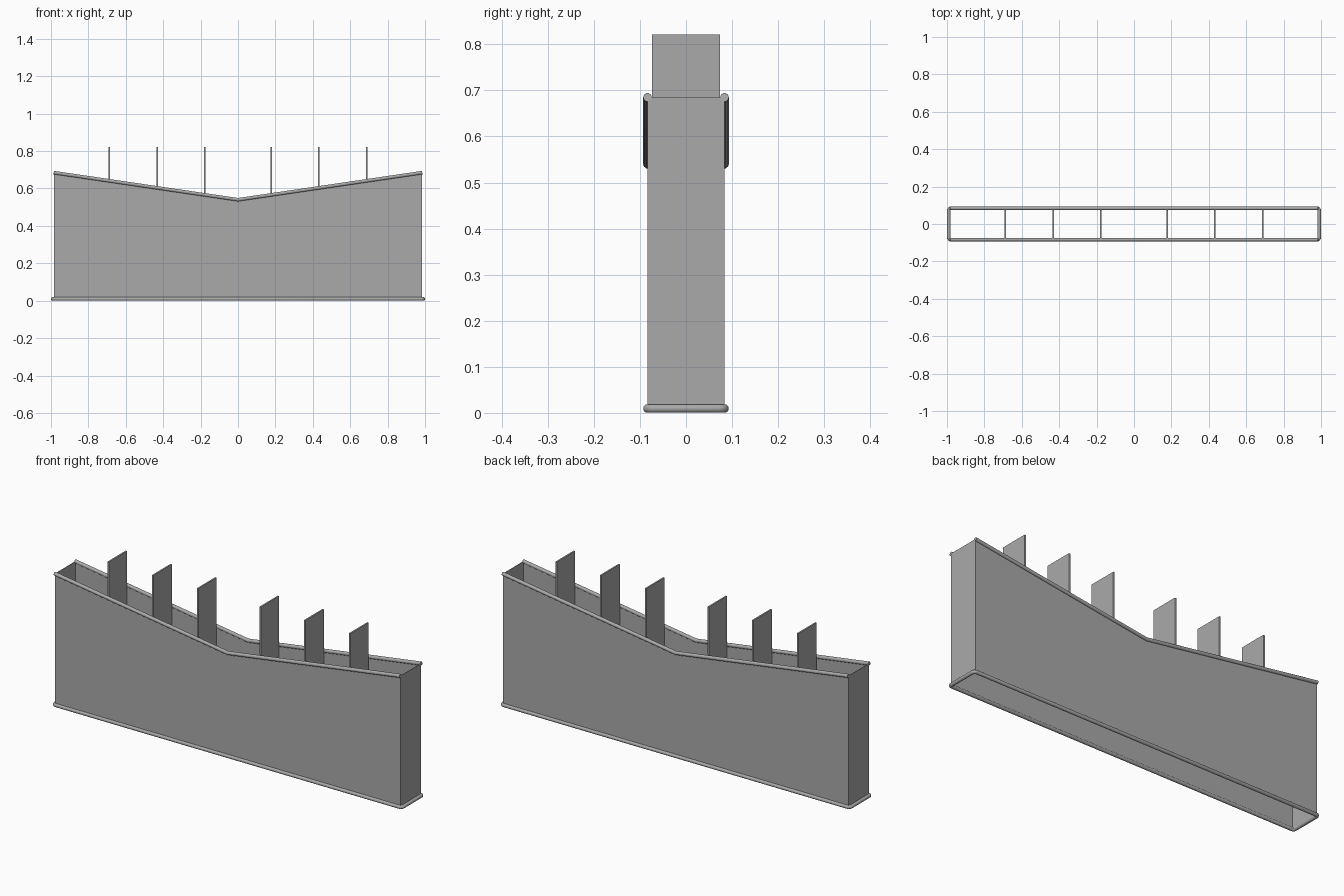
import bpy
import math

cube = bpy.data.objects.get("Cube")
if cube:
    bpy.data.objects.remove(cube, do_unlink=True)

HALF_X, HALF_Y = 0.985, 0.0835
TOP_END, TOP_MID, RIM_R = 0.685, 0.54, 0.0095

grey = bpy.data.materials.new("plain grey")
grey.use_nodes = True
colour = (0.4, 0.4, 0.4, 1)
grey.diffuse_color = colour
grey.node_tree.nodes["Principled BSDF"].inputs["Base Color"].default_value = colour


def add_mesh(name, verts, faces):
    mesh = bpy.data.meshes.new(name)
    mesh.from_pydata(verts, [], faces)
    mesh.materials.append(grey)
    obj = bpy.data.objects.new(name, mesh)
    bpy.context.collection.objects.link(obj)
    return obj


def add_tube(name, points, closed=False):
    """Round bar following a path, turned into a smooth mesh."""
    curve = bpy.data.curves.new(name, "CURVE")
    curve.dimensions = "3D"
    curve.bevel_depth = RIM_R
    curve.bevel_resolution = 3
    curve.use_fill_caps = True
    spline = curve.splines.new("POLY")
    spline.points.add(len(points) - 1)
    for point, co in zip(spline.points, points):
        point.co = (*co, 1)
    spline.use_cyclic_u = closed
    curve.materials.append(grey)
    obj = bpy.data.objects.new(name, curve)
    bpy.context.collection.objects.link(obj)
    bpy.ops.object.select_all(action="DESELECT")
    obj.select_set(True)
    bpy.context.view_layer.objects.active = obj
    bpy.ops.object.convert(target="MESH")
    bpy.ops.object.shade_smooth_by_angle(angle=math.radians(40))


# Open shell: thin walls around a long box with a V-shaped top edge
outline = [(-HALF_X, -HALF_Y, TOP_END), (0, -HALF_Y, TOP_MID), (HALF_X, -HALF_Y, TOP_END),
           (HALF_X, HALF_Y, TOP_END), (0, HALF_Y, TOP_MID), (-HALF_X, HALF_Y, TOP_END)]
n = len(outline)
verts = [(x, y, RIM_R) for x, y, z in outline] + outline
faces = [(i, (i + 1) % n, (i + 1) % n + n, i + n) for i in range(n)]
walls = add_mesh("shell_walls", verts, faces)
solid = walls.modifiers.new("thickness", "SOLIDIFY")
solid.thickness = 0.003
solid.use_even_offset = True

# Rounded bar around the open base
corner = 0.012
cx, cy = 1 - RIM_R - corner, HALF_Y - corner
base_path = []
for k, (sx, sy) in enumerate([(1, 1), (-1, 1), (-1, -1), (1, -1)]):
    for step in range(5):
        a = math.radians(90 * k + 22.5 * step)
        base_path.append((sx * cx + corner * math.cos(a), sy * cy + corner * math.sin(a), RIM_R))
add_tube("base_rim", base_path, closed=True)

# V-shaped bars along the front and back top edges
for name, side in (("front_top_rim", -1), ("back_top_rim", 1)):
    add_tube(name, [(-HALF_X, side * HALF_Y, TOP_END), (0, side * HALF_Y, TOP_MID),
                    (HALF_X, side * HALF_Y, TOP_END)])

# Upright dividers standing above the shell
LOW, HIGH, DEPTH, THICK = 0.3, 0.821, 0.148, 0.008
for side, label in ((-1, "right"), (1, "left")):
    for i in range(3):
        bpy.ops.mesh.primitive_cube_add(size=1, location=(side * (0.178 + 0.255 * i), 0, (LOW + HIGH) / 2))
        divider = bpy.context.object
        divider.name = f"{label}_divider_{i + 1}"
        divider.scale = (THICK, DEPTH, HIGH - LOW)
        divider.data.materials.append(grey)
